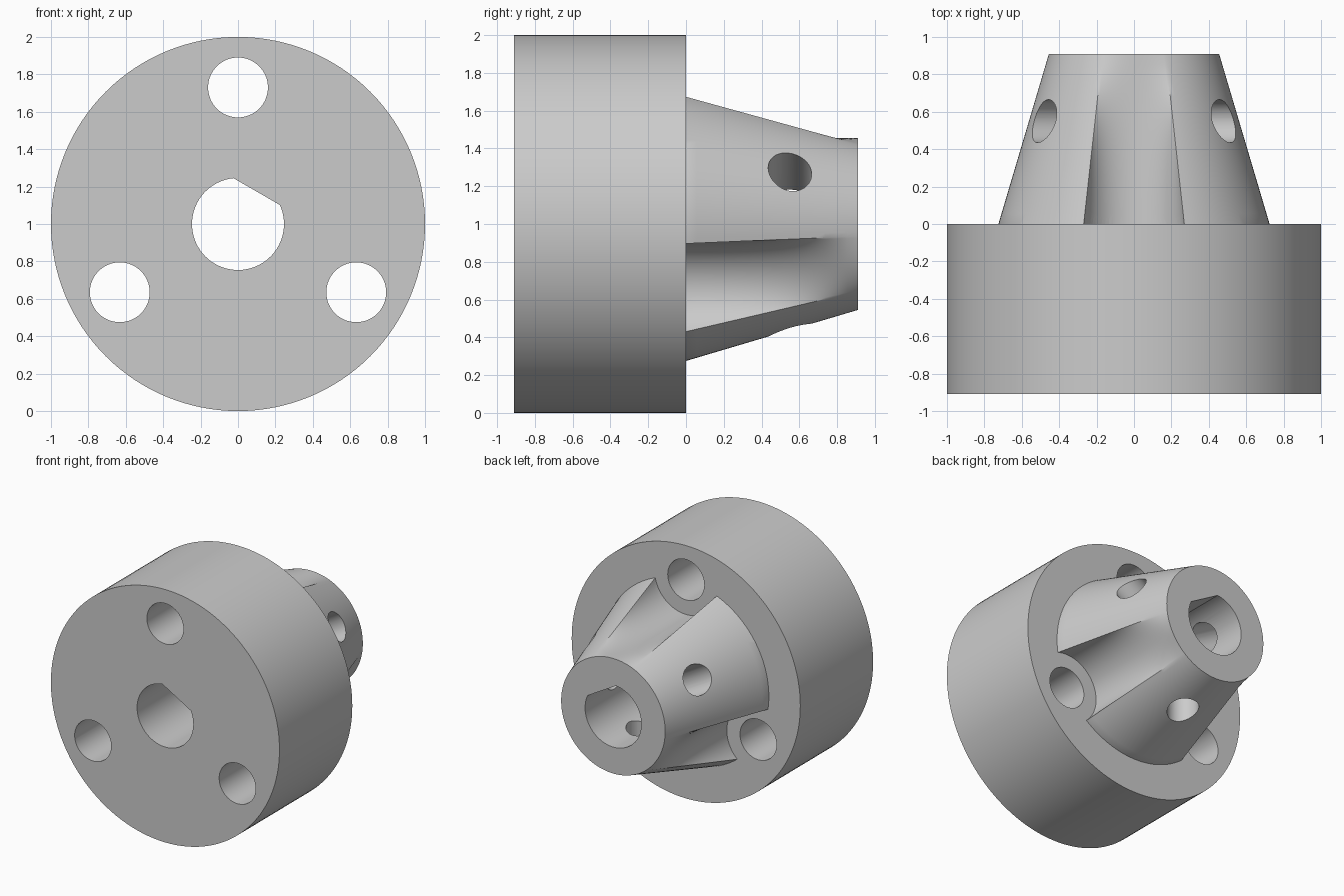
import bpy, bmesh, math
from mathutils import Matrix, Vector

if "Cube" in bpy.data.objects:
    bpy.data.objects.remove(bpy.data.objects["Cube"])

CZ = 1.0                    # height of the main axis
BASE_R, HALF = 1.0, 0.91    # flange radius, half length
R0, R1 = 0.725, 0.455       # hub radius at flange and at tip
BOLT_C, BOLT_R, SCOOP_R = 0.73, 0.16, 0.275

grey = bpy.data.materials.new("grey")
grey.diffuse_color = (0.6, 0.6, 0.6, 1)
grey.use_nodes = True
grey.node_tree.nodes["Principled BSDF"].inputs["Base Color"].default_value = grey.diffuse_color


def make_object(name, bm):
    bmesh.ops.recalc_face_normals(bm, faces=bm.faces)
    mesh = bpy.data.meshes.new(name)
    bm.to_mesh(mesh)
    bm.free()
    mesh.materials.append(grey)
    ob = bpy.data.objects.new(name, mesh)
    bpy.context.collection.objects.link(ob)
    return ob


def skin(name, rings):
    """Closed solid through matching rings of points."""
    bm = bmesh.new()
    rows = [[bm.verts.new(p) for p in ring] for ring in rings]
    n = len(rows[0])
    for a, b in zip(rows, rows[1:]):
        for i in range(n):
            j = (i + 1) % n
            bm.faces.new((a[i], a[j], b[j], b[i]))
    bm.faces.new(rows[0])
    bm.faces.new(rows[-1])
    return make_object(name, bm)


def rod(name, r, start, end, segs=64):
    """Cylinder between two points."""
    start, end = Vector(start), Vector(end)
    d = end - start
    bm = bmesh.new()
    m = Matrix.Translation((start + end) / 2) @ d.to_track_quat('Z', 'Y').to_matrix().to_4x4()
    bmesh.ops.create_cone(bm, cap_ends=True, segments=segs, radius1=r, radius2=r,
                          depth=d.length, matrix=m)
    return make_object(name, bm)


def combine(target, tool, operation):
    mod = target.modifiers.new(operation.lower(), 'BOOLEAN')
    mod.operation, mod.solver, mod.object = operation, 'EXACT', tool
    bpy.context.view_layer.objects.active = target
    bpy.ops.object.modifier_apply(modifier=mod.name)
    bpy.data.objects.remove(tool)


def polar(r, a):
    return Vector((r * math.cos(a), r * math.sin(a)))


# Hub profile: a circle with three round scoops, paired with a plain tip circle
ez = (R0**2 + BOLT_C**2 - SCOOP_R**2) / (2 * BOLT_C)
ex = math.sqrt(R0**2 - ez**2)
half = math.atan2(ex, ez)                 # scoop half angle about the axis
sweep = math.atan2(ex, BOLT_C - ez)       # scoop half angle about the bolt
wide, tip = [], []
for k in range(3):
    mid = math.radians(90 + 120 * k)
    for i in range(32):                   # scoop
        f = -1 + i / 16
        wide.append(polar(BOLT_C, mid) + polar(SCOOP_R, mid + math.pi - f * sweep))
        tip.append(polar(R1, mid + f * half))
    span = 2 * math.pi / 3 - 2 * half
    for i in range(28):                   # wing
        a = mid + half + span * i / 28
        wide.append(polar(R0, a))
        tip.append(polar(R1, a))
rings = []
for s in range(-1, 17):
    t = s / 16
    rings.append([(p.x, t * HALF, CZ + p.y) for p in
                  (w.lerp(e, t) if t >= 0 else w for w, e in zip(wide, tip))])
hub = skin("hub", rings)

# Flange with the hub joined on
body = rod("flanged_hub", BASE_R, (0, -HALF, CZ), (0, 0, CZ), 128)
combine(body, hub, 'UNION')

# D-shaped centre bore, flat towards the upper right
flat = math.acos(0.2 / 0.246)
arc = [polar(0.246, math.radians(60) + flat + (2 * math.pi - 2 * flat) * i / 56)
       for i in range(57)]
bore = skin("bore", [[(p.x, y, CZ + p.y) for p in arc] for y in (-1.2, 1.2)])
combine(body, bore, 'DIFFERENCE')

# Bolt holes through the flange, and radial screw holes into the bore
for k in range(3):
    p = polar(BOLT_C, math.radians(90 + 120 * k))
    combine(body, rod("bolt_hole", BOLT_R, (p.x, -1.2, CZ + p.y), (p.x, 1.2, CZ + p.y)),
            'DIFFERENCE')
    q = polar(1, math.radians(30 + 120 * k))
    combine(body, rod("screw_hole", 0.115, (0.1 * q.x, 0.55, CZ + 0.1 * q.y),
                      (q.x, 0.55, CZ + q.y), 48), 'DIFFERENCE')

# Smooth curved walls, sharp rims
bpy.ops.object.select_all(action='DESELECT')
body.select_set(True)
bpy.context.view_layer.objects.active = body
bpy.ops.object.shade_smooth_by_angle(angle=math.radians(25))
